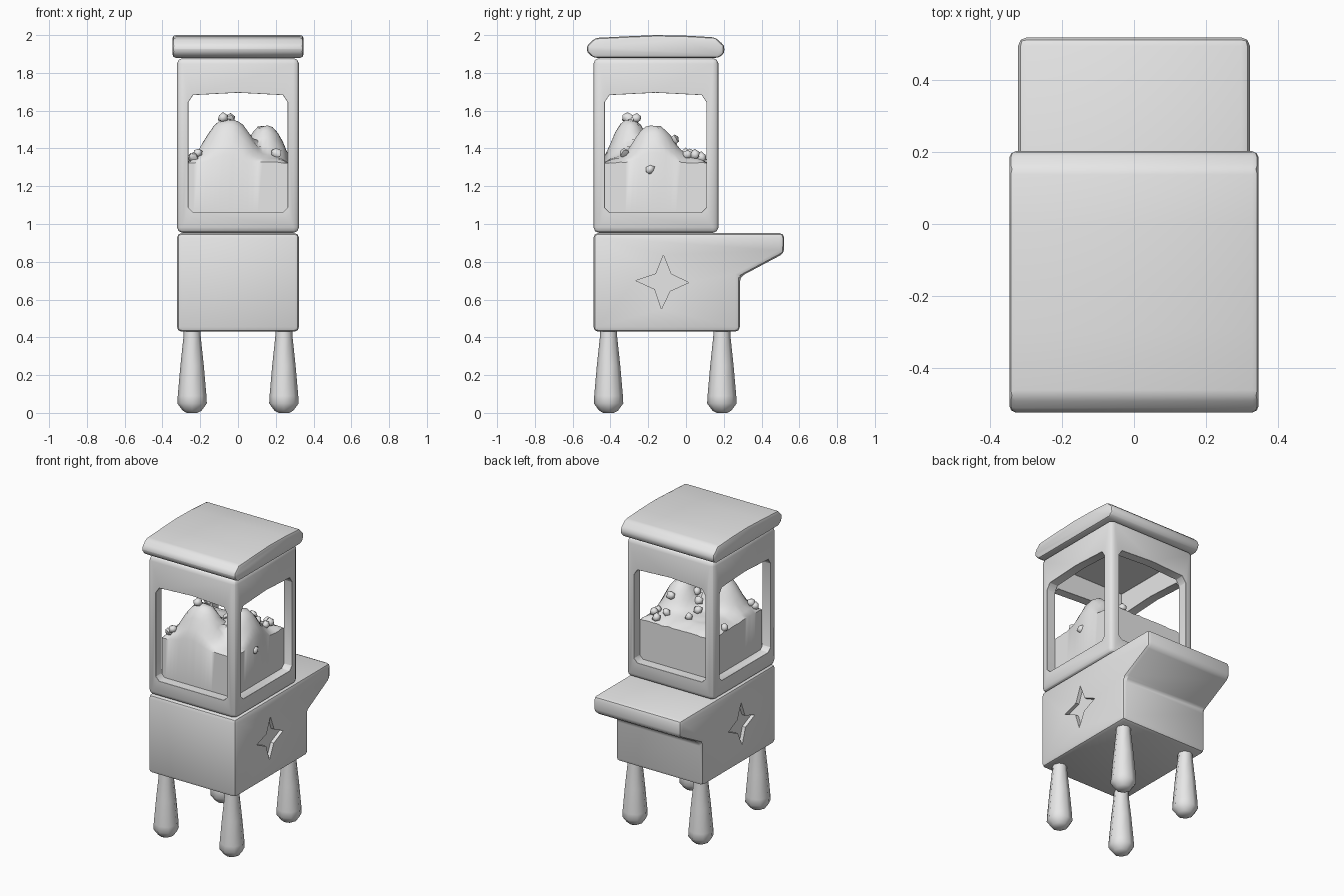
import bpy, bmesh, math, random
from mathutils import Vector, Matrix

random.seed(4)
cube = bpy.data.objects.get("Cube")
if cube:
    bpy.data.objects.remove(cube)

grey = bpy.data.materials.new("plain grey")
grey.use_nodes = True
COLOUR = (0.8, 0.8, 0.8, 1)
grey.diffuse_color = COLOUR
grey.node_tree.nodes["Principled BSDF"].inputs["Base Color"].default_value = COLOUR


def add_object(name, bm):
    bmesh.ops.recalc_face_normals(bm, faces=bm.faces)
    mesh = bpy.data.meshes.new(name)
    bm.to_mesh(mesh)
    bm.free()
    mesh.materials.append(grey)
    obj = bpy.data.objects.new(name, mesh)
    bpy.context.collection.objects.link(obj)
    return obj


def activate(obj):
    bpy.ops.object.select_all(action='DESELECT')
    obj.select_set(True)
    bpy.context.view_layer.objects.active = obj


def smooth(obj, angle=35):
    activate(obj)
    bpy.ops.object.shade_smooth_by_angle(angle=math.radians(angle))


def prism(name, profile, lo, hi, axis='X'):
    """Extrude a (horizontal, z) profile along x or y."""
    bm = bmesh.new()
    place = (lambda a, z: (lo, a, z)) if axis == 'X' else (lambda a, z: (a, lo, z))
    face = bm.faces.new([bm.verts.new(place(a, z)) for a, z in profile])
    grown = bmesh.ops.extrude_face_region(bm, geom=[face])
    step = Vector((hi - lo, 0, 0)) if axis == 'X' else Vector((0, hi - lo, 0))
    bmesh.ops.translate(bm, vec=step, verts=[v for v in grown["geom"] if isinstance(v, bmesh.types.BMVert)])
    return add_object(name, bm)


def bevel(obj, width, segments=2):
    activate(obj)
    mod = obj.modifiers.new("bevel", 'BEVEL')
    mod.width, mod.segments = width, segments
    mod.limit_method, mod.angle_limit = 'ANGLE', math.radians(28)
    bpy.ops.object.modifier_apply(modifier=mod.name)


def cut(obj, cutter):
    activate(obj)
    mod = obj.modifiers.new("cut", 'BOOLEAN')
    mod.operation, mod.object, mod.solver = 'DIFFERENCE', cutter, 'EXACT'
    bpy.ops.object.modifier_apply(modifier=mod.name)
    bpy.data.objects.remove(cutter)


def rect(a0, a1, z0, z1):
    return [(a0, z0), (a1, z0), (a1, z1), (a0, z1)]


def window(a0, a1, z0, z1, c=0.025):
    """Opening with clipped corners and a slightly arched top."""
    mid = (a0 + a1) / 2
    return [(a0 + c, z0), (a1 - c, z0), (a1, z0 + c), (a1, z1 - 2 * c), (a1 - c, z1 - c / 2),
            (mid, z1), (a0 + c, z1 - c / 2), (a0, z1 - 2 * c), (a0, z0 + c)]


# Base cabinet with rear serving shelf and a star recess on each side
base = prism("base_cabinet", [(-0.49, 0.43), (-0.49, 0.952), (0.52, 0.952), (0.52, 0.845),
                              (0.285, 0.72), (0.285, 0.43)], -0.323, 0.323)
bevel(base, 0.025)
star = [(-0.12, 0.835), (-0.08, 0.735), (0.015, 0.69), (-0.085, 0.645),
        (-0.13, 0.55), (-0.165, 0.655), (-0.265, 0.70), (-0.16, 0.735)]
for side in (-1, 1):
    cut(base, prism("star_cutter", star, side * 0.3, side * 0.4))
smooth(base)

# Glass case frame, open on all four sides
case = prism("case_frame", rect(-0.49, 0.172, 0.953, 1.878), -0.323, 0.323)
bevel(case, 0.03)
cut(case, prism("cavity_cutter", rect(-0.43, 0.11, 1.062, 1.83), -0.263, 0.263))
cut(case, prism("side_cutter", window(-0.43, 0.108, 1.062, 1.695), -0.5, 0.5))
cut(case, prism("front_cutter", window(-0.263, 0.263, 1.062, 1.695), -0.7, 0.5, 'Y'))
bevel(case, 0.008, 1)
smooth(case)

# Cushion-like roof with a faint crown
roof = prism("roof", [(-0.49, 1.88), (-0.525, 1.91), (-0.525, 1.945), (-0.48, 1.985), (-0.3, 1.994),
                      (-0.16, 2.0), (0.0, 1.997), (0.155, 1.988), (0.203, 1.945), (0.203, 1.905),
                      (0.175, 1.88)], -0.347, 0.347)
bevel(roof, 0.018)
smooth(roof)

# Legs, swelling toward the foot
LEG = [(0.028, 0.0), (0.05, 0.012), (0.078, 0.05), (0.076, 0.09), (0.062, 0.25), (0.046, 0.4), (0.044, 0.45)]
for end, y in (("front", -0.41), ("back", 0.19)):
    for side, x in (("right", -0.243), ("left", 0.243)):
        bm = bmesh.new()
        rings = [[bm.verts.new((x + r * math.cos(a * math.tau / 8), y + r * math.sin(a * math.tau / 8), z))
                  for a in range(8)] for r, z in LEG]
        for low, high in zip(rings, rings[1:]):
            for i in range(8):
                j = (i + 1) % 8
                bm.faces.new((low[i], low[j], high[j], high[i]))
        bm.faces.new(rings[0])
        bm.faces.new(rings[-1])
        smooth(add_object(f"{end}_{side}_leg", bm), 50)


# Popcorn heap: a flat-sided block with two lobes on top
LOBES = [(-0.05, -0.30, 0.14, 0.11, 0.19), (0.15, -0.17, 0.11, 0.12, 0.16)]


def heap_height(x, y):
    lift = max(h * math.exp(-(((x - cx) / rx) ** 2 + ((y - cy) / ry) ** 2) ** 1.5)
               for cx, cy, rx, ry, h in LOBES)
    edge = max(abs(x) / 0.262, abs(y + 0.16) / 0.268)
    return 1.365 + lift - 0.04 * edge ** 4


bm = bmesh.new()
bmesh.ops.create_grid(bm, x_segments=20, y_segments=20, size=1)
rim = [e for e in bm.edges if e.is_boundary]
wall = bmesh.ops.extrude_edge_only(bm, edges=rim)["geom"]
floor_verts = {v for v in wall if isinstance(v, bmesh.types.BMVert)}
for v in bm.verts:
    v.co.x, v.co.y = v.co.x * 0.262, v.co.y * 0.268 - 0.16
    v.co.z = 1.05 if v in floor_verts else heap_height(v.co.x, v.co.y) + random.uniform(-0.004, 0.004)
smooth(add_object("popcorn_heap", bm), 50)

# Loose kernels lying on the heap
KERNELS = [(-0.08, -0.31), (-0.04, -0.26), (-0.21, -0.38), (-0.235, -0.39), (0.05, -0.19), (0.15, -0.06),
           (0.2, 0.01), (0.2, 0.045), (0.13, 0.02), (0.255, -0.19), (0.2, -0.33), (-0.02, 0.0),
           (-0.02, -0.1), (-0.25, -0.05), (0.16, 0.08), (0.02, -0.16)]
for n, (x, y) in enumerate(KERNELS, 1):
    bm = bmesh.new()
    bmesh.ops.create_icosphere(bm, subdivisions=1, radius=0.027)
    for v in bm.verts:
        v.co *= random.uniform(0.8, 1.25)
    z = 1.29 if x > 0.25 else heap_height(x, y) + 0.014
    bmesh.ops.transform(bm, matrix=Matrix.Translation((x, y, z)), verts=bm.verts)
    smooth(add_object(f"popcorn_kernel_{n}", bm), 60)
